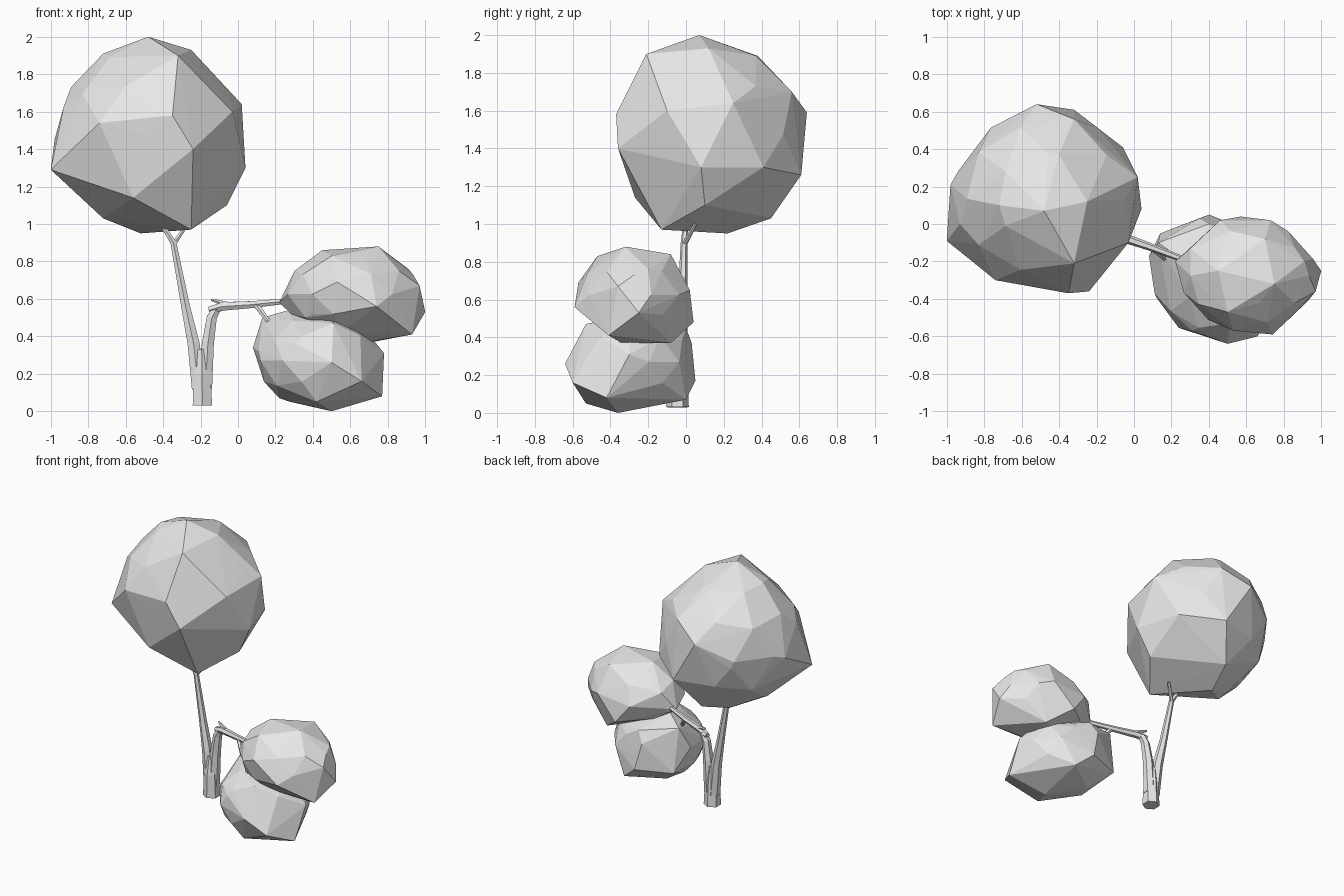
import bpy
import bmesh
from math import cos, sin, tau
from mathutils import Vector

cube = bpy.data.objects.get("Cube")
if cube:
    bpy.data.objects.remove(cube, do_unlink=True)

# Single plain grey for the whole tree
grey = bpy.data.materials.new("plain grey")
grey.use_nodes = True
grey.diffuse_color = (0.8, 0.8, 0.8, 1)
shader = next(n for n in grey.node_tree.nodes if n.type == 'BSDF_PRINCIPLED')
shader.inputs["Base Color"].default_value = grey.diffuse_color


def finish(bm, name):
    """Turn a bmesh into a flat-shaded object."""
    bmesh.ops.recalc_face_normals(bm, faces=bm.faces[:])
    mesh = bpy.data.meshes.new(name)
    bm.to_mesh(mesh)
    bm.free()
    mesh.materials.append(grey)
    obj = bpy.data.objects.new(name, mesh)
    bpy.context.scene.collection.objects.link(obj)
    return obj


def foliage(name, corners, fill=0.93):
    """Faceted leaf mass: an ellipsoid stretched out to a few prominent corners.

    Corners are given in hundredths of a unit."""
    points = [Vector(c) / 100 for c in corners]
    low = Vector([min(p[i] for p in points) for i in range(3)])
    high = Vector([max(p[i] for p in points) for i in range(3)])
    centre, half = (low + high) / 2, (high - low) / 2
    bm = bmesh.new()
    bmesh.ops.create_icosphere(bm, subdivisions=2, radius=fill)
    for vert in bm.verts:
        vert.co = centre + vert.co * half
    bmesh.ops.delete(bm, geom=bm.edges[:], context='EDGES_FACES')
    for point in points:
        bm.verts.new(point)
    bmesh.ops.convex_hull(bm, input=bm.verts[:])
    loose = [v for v in bm.verts if not v.link_faces]
    bmesh.ops.delete(bm, geom=loose, context='VERTS')
    # Merge slivers so that the facets stay broad
    bmesh.ops.remove_doubles(bm, verts=bm.verts[:], dist=0.03)
    return finish(bm, name)


def limb(name, stations, sides=6):
    """Tapered faceted branch through (x, y, z, radius) stations."""
    bm = bmesh.new()
    centres = [Vector(s[:3]) for s in stations]
    rings = []
    for i, station in enumerate(stations):
        ahead = centres[min(i + 1, len(centres) - 1)]
        behind = centres[max(i - 1, 0)]
        along = (ahead - behind).normalized()
        across = along.cross(Vector((0, 1, 0))).normalized()
        other = along.cross(across)
        ring = []
        for k in range(sides):
            a = tau * (k + 0.5) / sides
            offset = across * cos(a) + other * sin(a)
            ring.append(bm.verts.new(centres[i] + offset * station[3]))
        rings.append(ring)
    for first, second in zip(rings, rings[1:]):
        for k in range(sides):
            n = (k + 1) % sides
            bm.faces.new((first[k], first[n], second[n], second[k]))
    bm.faces.new(rings[0])
    bm.faces.new(rings[-1])
    return finish(bm, name)


# Large crown on the tall branch
foliage("large_crown", [
    (-48, 7, 200), (-72, 10, 191), (-32, -21, 190), (-25, 12, 193),
    (-46, 38, 189), (-93, 0, 163), (2, 25, 164), (-3, -10, 160),
    (-35, -37, 158), (-74, -30, 154), (-52, 64, 159), (-32, 56, 170),
    (-98, 21, 145), (-74, 52, 142), (-100, -9, 129), (4, 8, 130),
    (-6, 41, 130), (-32, 61, 126), (-24, -36, 140), (-56, -27, 114),
    (-6, 10, 110), (-72, 5, 103), (-45, 45, 103), (-25, -13, 97),
    (-52, 22, 95)])

# Two smaller leaf masses on the side branch
foliage("upper_side_crown", [
    (45, -25, 86), (75, -32, 88), (70, -8, 84), (50, -47, 83),
    (30, -13, 71), (91, -20, 76), (97, -36, 67), (22, -20, 58),
    (53, -57, 69), (73, 2, 65), (46, 2, 62), (100, -25, 53),
    (74, -59, 56), (40, -46, 52), (57, 4, 48), (93, -41, 41),
    (70, -34, 37), (72, -8, 37)])

foliage("lower_side_crown", [
    (13, -10, 50), (27, -20, 54), (51, -53, 47), (40, 0, 45),
    (8, -17, 34), (11, -37, 32), (31, -57, 36), (35, 3, 37),
    (78, -30, 31), (50, -64, 26), (66, -60, 16), (14, -5, 17),
    (40, 5, 17), (77, -42, 8), (22, -30, 7), (42, -53, 5),
    (52, 0, 7), (28, -17, 5), (50, -36, 0)])

# Trunk, splitting into a tall branch and a side branch
limb("trunk", [(-0.19, -0.045, 0.03, 0.06), (-0.192, -0.045, 0.2, 0.052),
               (-0.194, -0.04, 0.33, 0.03)])
limb("tall_branch", [(-0.21, -0.04, 0.12, 0.042), (-0.237, -0.03, 0.36, 0.037),
                     (-0.28, -0.02, 0.56, 0.027), (-0.345, -0.01, 0.9, 0.018),
                     (-0.42, 0.0, 1.02, 0.013)])
limb("tall_branch_twig", [(-0.345, -0.01, 0.89, 0.014), (-0.27, 0.05, 1.0, 0.01)])
limb("side_stem", [(-0.175, -0.04, 0.12, 0.042), (-0.161, -0.04, 0.36, 0.037),
                   (-0.14, -0.045, 0.5, 0.031), (-0.11, -0.05, 0.555, 0.025)])
limb("side_branch", [(-0.15, -0.04, 0.54, 0.022), (-0.08, -0.065, 0.56, 0.026),
                     (0.08, -0.12, 0.57, 0.021), (0.32, -0.21, 0.595, 0.015)])
limb("side_branch_stub", [(-0.06, -0.07, 0.57, 0.018), (-0.14, -0.03, 0.595, 0.007)])
limb("side_branch_twig", [(0.1, -0.13, 0.565, 0.018), (0.17, -0.19, 0.47, 0.012)])
